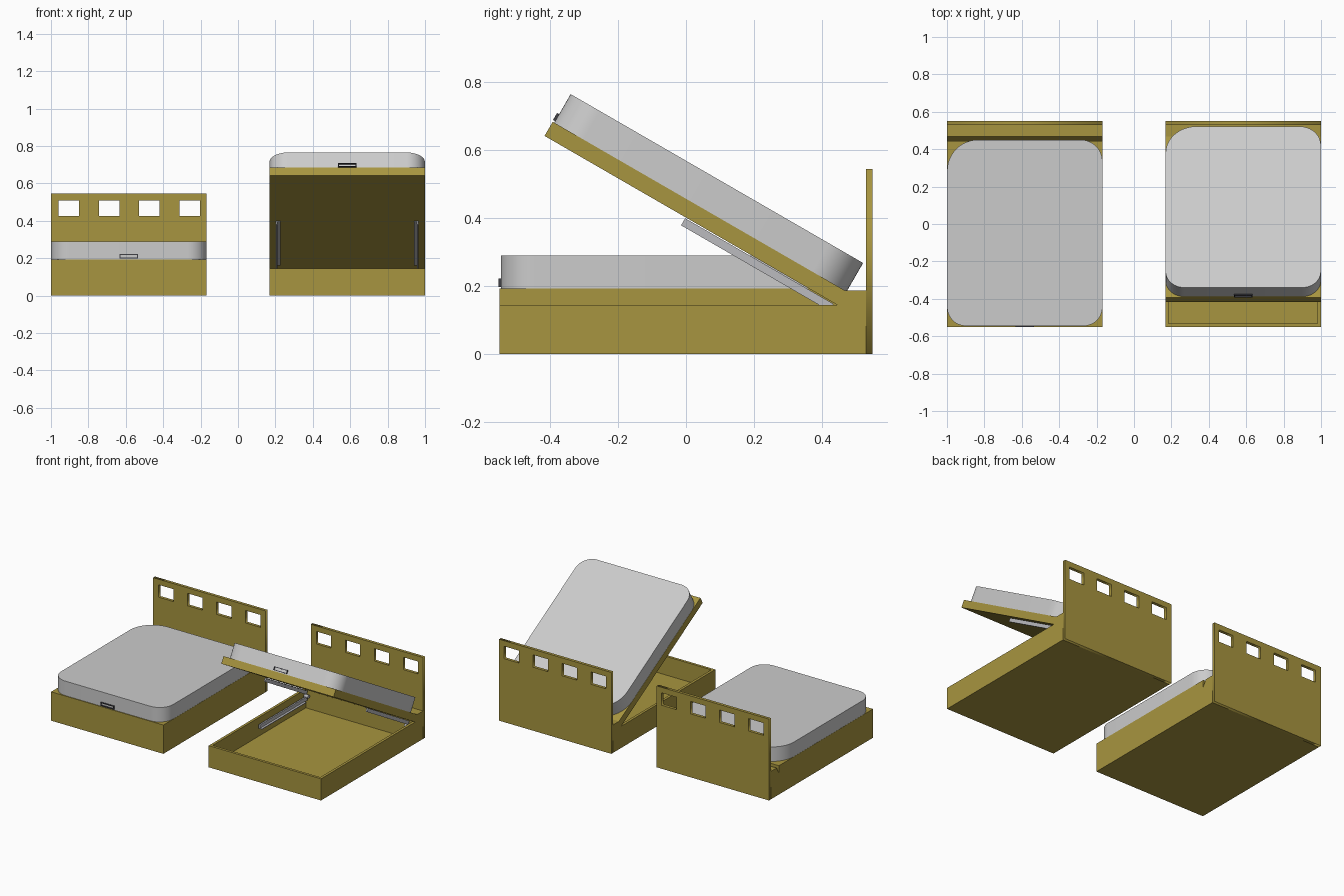
import bpy, bmesh
from math import pi, sin, cos, radians
from mathutils import Matrix, Vector

if "Cube" in bpy.data.objects:
    bpy.data.objects.remove(bpy.data.objects["Cube"])

HW = 0.416                          # half bed width
PIVOT = Vector((0, 0.445, 0.145))   # hinge line of the lifting deck


def material(name, col):
    m = bpy.data.materials.new(name)
    m.diffuse_color = (*col, 1)
    m.use_nodes = True
    m.node_tree.nodes["Principled BSDF"].inputs["Base Color"].default_value = m.diffuse_color
    return m


WOOD = material("wood", (0.39, 0.30, 0.05))
DARK = material("dark_metal", (0.05, 0.05, 0.06))
STEEL = material("steel", (0.5, 0.5, 0.52))


def finish(name, bm, xf, mat=None):
    bmesh.ops.recalc_face_normals(bm, faces=bm.faces)
    bm.transform(xf)
    me = bpy.data.meshes.new(name)
    bm.to_mesh(me)
    bm.free()
    ob = bpy.data.objects.new(name, me)
    bpy.context.collection.objects.link(ob)
    if mat:
        me.materials.append(mat)
    return ob


def add_box(bm, lo, hi):
    lo, hi = Vector(lo), Vector(hi)
    m = Matrix.Translation((lo + hi) / 2) @ Matrix.Diagonal((*(hi - lo), 1))
    bmesh.ops.create_cube(bm, size=1, matrix=m)


def boxes(name, spans, xf, mat=None):
    bm = bmesh.new()
    for lo, hi in spans:
        add_box(bm, lo, hi)
    return finish(name, bm, xf, mat)


def prism(name, pts, offset, xf, mat=None):
    bm = bmesh.new()
    f = bm.faces.new([bm.verts.new(p) for p in pts])
    r = bmesh.ops.extrude_face_region(bm, geom=[f])
    vs = [g for g in r["geom"] if isinstance(g, bmesh.types.BMVert)]
    bmesh.ops.translate(bm, verts=vs, vec=offset)
    return finish(name, bm, xf, mat)


def tray(name, xf):
    # open storage box, hollowed from the top
    bm = bmesh.new()
    add_box(bm, (-HW, -0.55, 0), (HW, 0.47, 0.145))
    top = max(bm.faces, key=lambda f: f.calc_center_median().z)
    bmesh.ops.inset_region(bm, faces=[top], thickness=0.025)
    r = bmesh.ops.extrude_face_region(bm, geom=[top])
    vs = [g for g in r["geom"] if isinstance(g, bmesh.types.BMVert)]
    bmesh.ops.translate(bm, verts=vs, vec=(0, 0, -0.125))
    if top.is_valid:
        bmesh.ops.delete(bm, geom=[top], context='FACES_ONLY')
    return finish(name, bm, xf, WOOD)


def headboard(name, cx):
    # filled 2D outline with four window holes
    cu = bpy.data.curves.new(name, 'CURVE')
    cu.dimensions, cu.fill_mode, cu.extrude = '2D', 'BOTH', 0.01
    rects = [(-HW, 0, HW, 0.545)]
    rects += [(-0.375 + 0.215 * i, 0.425, -0.265 + 0.215 * i, 0.508) for i in range(4)]
    for x0, y0, x1, y1 in rects:
        sp = cu.splines.new('POLY')
        sp.points.add(3)
        for p, (x, y) in zip(sp.points, ((x0, y0), (x1, y0), (x1, y1), (x0, y1))):
            p.co = (x, y, 0, 1)
        sp.use_cyclic_u = True
    cu.materials.append(WOOD)
    ob = bpy.data.objects.new(name, cu)
    ob.location = (cx, 0.54, 0)
    ob.rotation_euler = (pi / 2, 0, 0)
    bpy.context.collection.objects.link(ob)
    bpy.ops.object.select_all(action='DESELECT')
    bpy.context.view_layer.objects.active = ob
    ob.select_set(True)
    bpy.ops.object.convert(target='MESH')


def mattress(name, xf):
    w = HW - 0.001
    corners = [(w, 0.45, 0.115), (-w, 0.45, 0.165), (-w, -0.545, 0.1), (w, -0.545, 0.1)]
    pts = []
    for k, (x, y, r) in enumerate(corners):
        cx, cy = x - r * (1 if x > 0 else -1), y - r * (1 if y > 0 else -1)
        for i in range(13):
            a = (k + i / 12) * pi / 2
            pts.append((cx + r * cos(a), cy + r * sin(a), 0.193))
    ob = prism(name, pts, (0, 0, 0.097), xf)
    bpy.ops.object.select_all(action='DESELECT')
    bpy.context.view_layer.objects.active = ob
    ob.select_set(True)
    bpy.ops.object.shade_smooth_by_angle(angle=radians(35))


def angle_bar(side, z0, z1, flange_z):
    # L-section bar: upright web plus a thin flange towards the middle
    a, b, c = side * 0.372, side * 0.382, side * 0.357
    xs, fs = sorted((a, b)), sorted((a, c))
    return [((xs[0], -0.07, z0), (xs[1], 0.435, z1)),
            ((fs[0], -0.07, flange_z), (fs[1], 0.40, flange_z + 0.004))]


def bed(tag, cx, angle):
    base = Matrix.Translation((cx, 0, 0))
    lift = (base @ Matrix.Translation(PIVOT) @ Matrix.Rotation(-radians(angle), 4, 'X')
            @ Matrix.Translation(-PIVOT))
    # fixed frame
    tray(tag + "_storage_box", base)
    back = [(0.445, 0.145), (0.469, 0.187), (0.53, 0.187), (0.53, 0), (0.47, 0), (0.47, 0.145)]
    prism(tag + "_back_shelf", [(-HW, y, z) for y, z in back], (2 * HW, 0, 0), base, WOOD)
    headboard(tag + "_headboard", cx)
    # lifting deck, mattress and handle
    boxes(tag + "_deck", [((-HW, -0.55, 0.145), (HW, 0.445, 0.193))], lift, WOOD)
    mattress(tag + "_mattress", lift)
    t, y0, y1 = 0.005, -0.552, -0.543
    boxes(tag + "_handle", [((-0.05, y0, 0.198), (0.05, y1, 0.198 + t)),
                            ((-0.05, y0, 0.217), (0.05, y1, 0.217 + t)),
                            ((-0.05, y0, 0.198), (-0.05 + t, y1, 0.222)),
                            ((0.05 - t, y0, 0.198), (0.05, y1, 0.222))], lift, DARK)
    # lift hinges on both sides
    for side, word in ((-1, "left"), (1, "right")):
        boxes(f"{tag}_{word}_upper_arm", angle_bar(side, 0.118, 0.142, 0.138), lift, STEEL)
        boxes(f"{tag}_{word}_lower_arm", angle_bar(side, 0.085, 0.112, 0.085), base, STEEL)
        bm = bmesh.new()
        bmesh.ops.create_cone(bm, cap_ends=True, segments=16, radius1=0.012, radius2=0.012,
                              depth=0.03, matrix=Matrix.Translation((side * 0.372, 0.425, 0.115))
                              @ Matrix.Rotation(pi / 2, 4, 'Y'))
        finish(f"{tag}_{word}_hinge_pin", bm, base, STEEL)


bed("closed_bed", -0.584, 0)
bed("open_bed", 0.584, 30)
